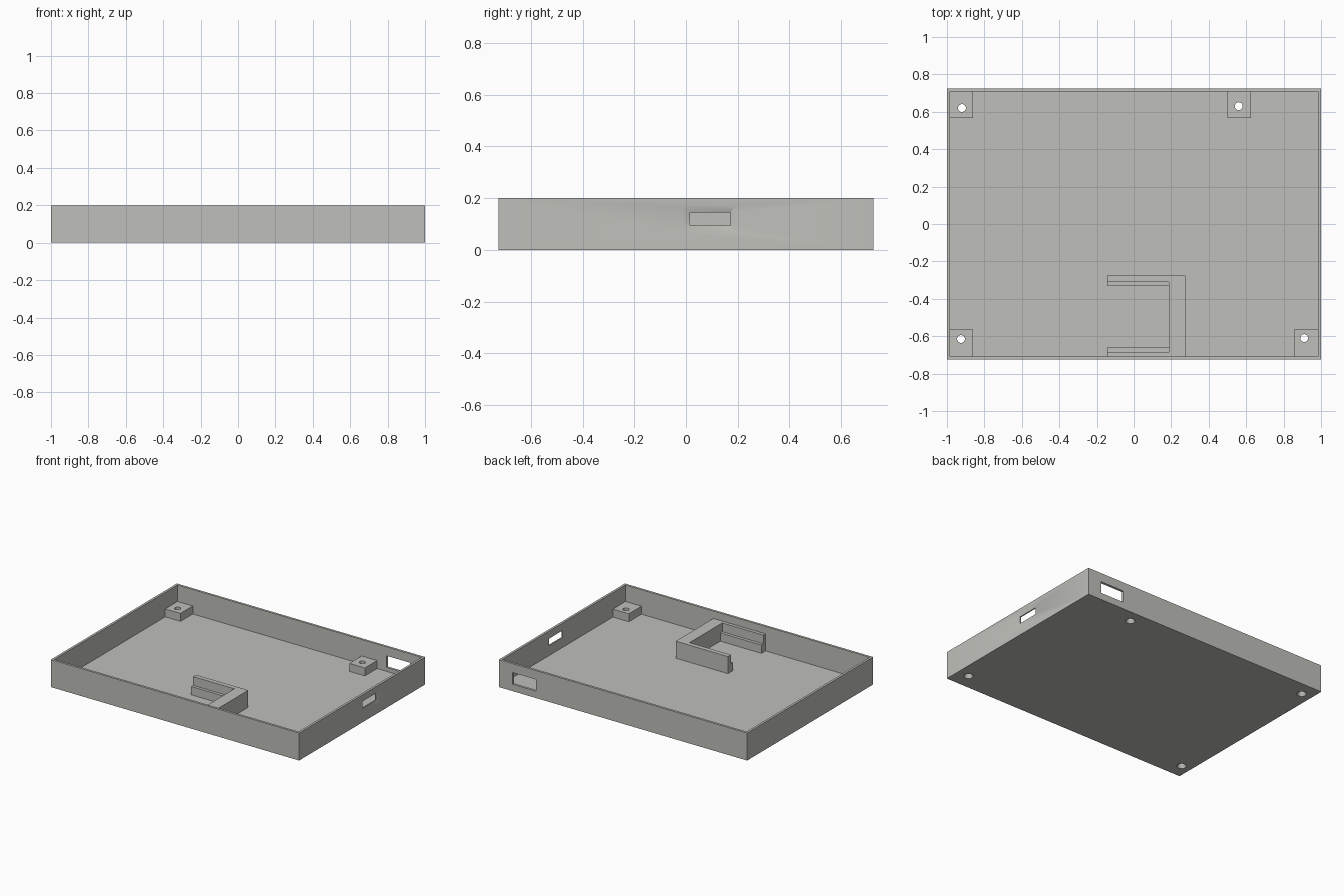
import bpy, bmesh, math
from mathutils import Vector

if "Cube" in bpy.data.objects:
    bpy.data.objects.remove(bpy.data.objects["Cube"])

grey = bpy.data.materials.new("warm_grey_plastic")
grey.diffuse_color = (0.52, 0.52, 0.49, 1)
grey.use_nodes = True
grey.node_tree.nodes["Principled BSDF"].inputs["Base Color"].default_value = grey.diffuse_color

FLOOR, TOP, POST_TOP, CLIP_TOP = 0.022, 0.2, 0.08, 0.146
IX, IY = 0.983, 0.708          # inner faces of the walls


def finish(name, bm):
    bmesh.ops.recalc_face_normals(bm, faces=bm.faces)
    me = bpy.data.meshes.new(name)
    bm.to_mesh(me)
    bm.free()
    me.materials.append(grey)
    ob = bpy.data.objects.new(name, me)
    bpy.context.collection.objects.link(ob)
    return ob


def box(name, x0, x1, y0, y1, z0, z1):
    bm = bmesh.new()
    bmesh.ops.create_cube(bm, size=1)
    for v in bm.verts:
        v.co = Vector((x1 if v.co.x > 0 else x0,
                       y1 if v.co.y > 0 else y0,
                       z1 if v.co.z > 0 else z0))
    return finish(name, bm)


def cylinder(name, x, y, r0, r1, z0, z1):
    bm = bmesh.new()
    bmesh.ops.create_cone(bm, cap_ends=True, segments=24, radius1=r0, radius2=r1, depth=z1 - z0)
    bmesh.ops.translate(bm, verts=bm.verts, vec=(x, y, (z0 + z1) / 2))
    return finish(name, bm)


def prism_x(name, profile, x0, x1):
    # extrude a (y, z) profile along x
    bm = bmesh.new()
    f = bm.faces.new([bm.verts.new((x0, y, z)) for y, z in profile])
    r = bmesh.ops.extrude_face_region(bm, geom=[f])
    bmesh.ops.translate(bm, vec=(x1 - x0, 0, 0),
                        verts=[g for g in r["geom"] if isinstance(g, bmesh.types.BMVert)])
    return finish(name, bm)


def cut(ob, cutter):
    m = ob.modifiers.new("cut", "BOOLEAN")
    m.operation, m.solver, m.object = "DIFFERENCE", "EXACT", cutter
    bpy.context.view_layer.objects.active = ob
    bpy.ops.object.modifier_apply(modifier=m.name)
    bpy.data.objects.remove(cutter)


# open tray
tray = box("tray", -1, 1, -0.725, 0.725, 0, TOP)
cut(tray, box("cavity", -IX, IX, -IY, IY, FLOOR, 0.4))

# back wall port
cut(tray, box("back_port", 0.70, 0.89, 0.69, 0.8, 0.05, 0.135))

# right wall port with shallow flared surround
cut(tray, box("side_port", 0.95, 1.1, 0.015, 0.172, 0.095, 0.145))
flare = box("flare", 0.991, 1.0, -0.015, 0.19, 0.065, 0.17)
for v in flare.data.vertices:
    if v.co.x < 0.995:
        v.co.y = 0.015 if v.co.y < 0.1 else 0.172
        v.co.z = 0.095 if v.co.z < 0.1 else 0.145
    else:
        # carry the slope slightly past the wall face
        v.co.x += 0.0009
        v.co.y += -0.003 if v.co.y < 0.1 else 0.002
        v.co.z += -0.003 if v.co.z < 0.1 else 0.0025
cut(tray, flare)

# corner posts: x range, y range, screw hole centre
posts = {
    "post_back_left": (-IX, -0.86, 0.567, IY, -0.92, 0.62),
    "post_back_right": (0.50, 0.625, 0.567, IY, 0.56, 0.63),
    "post_front_left": (-IX, -0.86, -IY, -0.563, -0.925, -0.615),
    "post_front_right": (0.855, IX, -IY, -0.563, 0.91, -0.61),
}
smooth = [tray]
for name, (x0, x1, y0, y1, hx, hy) in posts.items():
    post = box(name, x0, x1, y0, y1, FLOOR, POST_TOP)
    cut(post, cylinder("hole", hx, hy, 0.021, 0.021, 0, 0.2))
    # countersunk through the floor
    cut(tray, cylinder("sink", hx, hy, 0.0325, 0.0205, -0.001, FLOOR + 0.001))
    smooth.append(post)

# board clip: cross bar and two stepped arms
box("clip_bar", 0.187, 0.275, -IY, -0.275, FLOOR, CLIP_TOP)
LIP = 0.082


def arm(name, outer, wall, lip):
    prism_x(name, [(outer, FLOOR), (lip, FLOOR), (lip, LIP), (wall, LIP),
                   (wall, CLIP_TOP), (outer, CLIP_TOP)], -0.145, 0.187)


arm("clip_arm_back", -0.275, -0.309, -0.331)
arm("clip_arm_front", -IY, -0.684, -0.661)

bpy.ops.object.select_all(action="DESELECT")
for ob in smooth:
    ob.select_set(True)
bpy.context.view_layer.objects.active = tray
bpy.ops.object.shade_smooth_by_angle(angle=math.radians(30))
